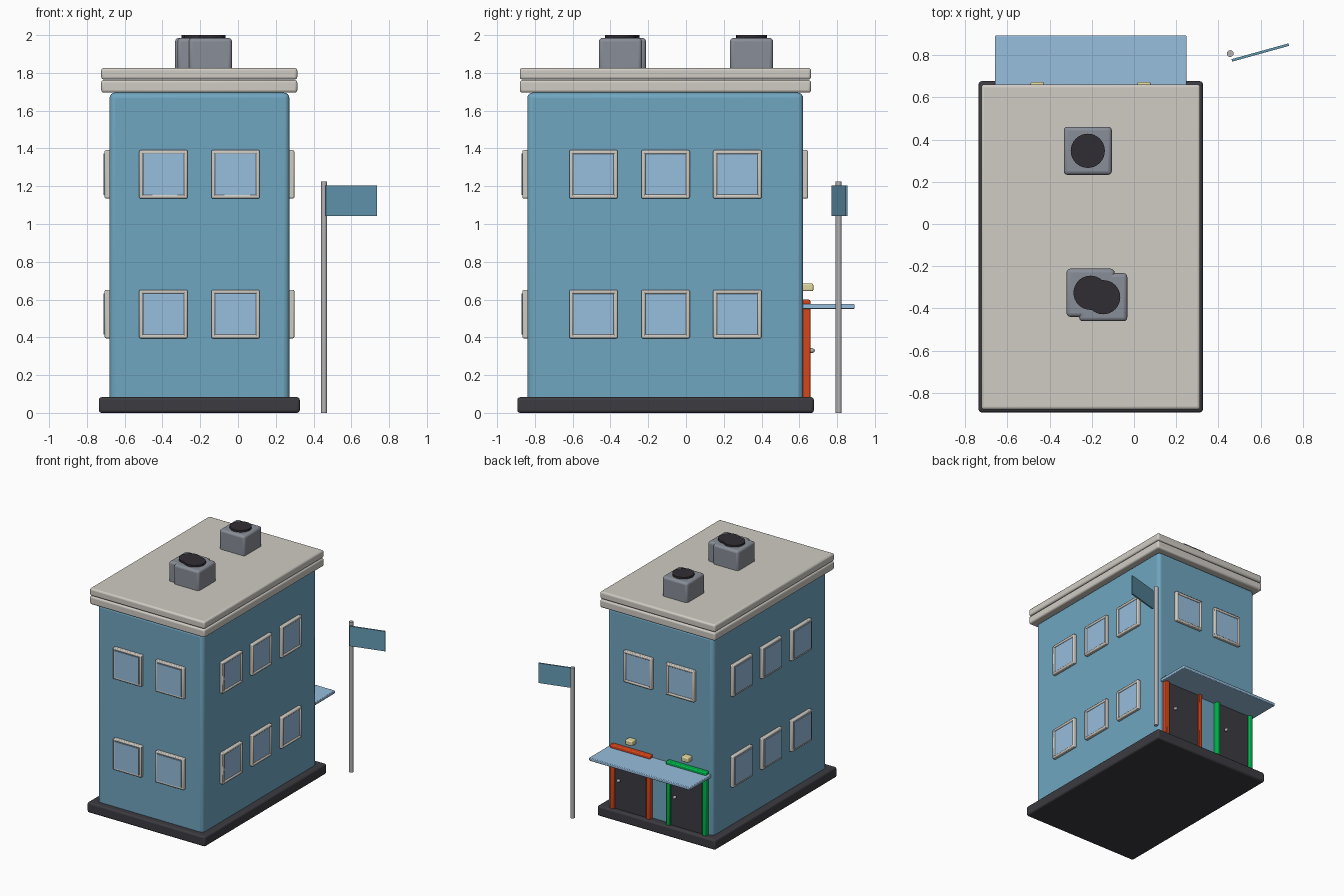
import bpy, bmesh, math
from mathutils import Matrix, Vector

if "Cube" in bpy.data.objects:
    bpy.data.objects.remove(bpy.data.objects["Cube"])


def material(name, r, g, b):
    m = bpy.data.materials.new(name)
    m.diffuse_color = (r, g, b, 1)
    m.use_nodes = True
    m.node_tree.nodes["Principled BSDF"].inputs["Base Color"].default_value = m.diffuse_color
    return m


WALL = material("wall blue", 0.16, 0.38, 0.53)
GLASS = material("glass", 0.31, 0.51, 0.72)
STONE = material("stone", 0.63, 0.60, 0.55)
DARK = material("dark", 0.045, 0.043, 0.052)
GREY = material("metal grey", 0.25, 0.27, 0.31)
FAN = material("fan black", 0.03, 0.027, 0.034)
RED = material("red orange", 0.68, 0.06, 0.01)
GREEN = material("green", 0.0, 0.45, 0.07)
LAMP = material("lamp yellow", 0.75, 0.68, 0.35)
STEEL = material("steel", 0.45, 0.45, 0.47)
FLAG = material("flag blue", 0.13, 0.33, 0.46)


def finish(name, bm, mat, bevel=0, segments=3):
    me = bpy.data.meshes.new(name)
    bm.to_mesh(me)
    bm.free()
    ob = bpy.data.objects.new(name, me)
    bpy.context.collection.objects.link(ob)
    me.materials.append(mat)
    if bevel:
        mod = ob.modifiers.new("bevel", 'BEVEL')
        mod.width, mod.segments = bevel, segments
    bpy.context.view_layer.objects.active = ob
    bpy.ops.object.select_all(action='DESELECT')
    ob.select_set(True)
    bpy.ops.object.shade_smooth_by_angle(angle=math.radians(40))
    return ob


def boxes(name, spans, mat, bevel=0, segments=3):
    """One object from boxes given as (x0, x1, y0, y1, z0, z1)."""
    bm = bmesh.new()
    for x0, x1, y0, y1, z0, z1 in spans:
        place = Matrix.Translation(((x0 + x1) / 2, (y0 + y1) / 2, (z0 + z1) / 2))
        size = Matrix.Diagonal((x1 - x0, y1 - y0, z1 - z0, 1))
        bmesh.ops.create_cube(bm, size=1, matrix=place @ size)
    return finish(name, bm, mat, bevel, segments)


def cylinder(name, x, y, z0, z1, r, mat, sides=32):
    bm = bmesh.new()
    bmesh.ops.create_cone(bm, cap_ends=True, segments=sides, radius1=r, radius2=r,
                          depth=z1 - z0, matrix=Matrix.Translation((x, y, (z0 + z1) / 2)))
    return finish(name, bm, mat)


# main volume: plinth, walls and two roof cornices
X0, X1, Y0, Y1 = -0.68, 0.272, -0.84, 0.62
boxes("plinth", [(-0.737, 0.327, -0.893, 0.677, 0, 0.083)], DARK, 0.014)
boxes("walls", [(X0, X1, Y0, Y1, 0.04, 1.695)], WALL, 0.028, 4)
for i, (z0, z1) in enumerate([(1.695, 1.762), (1.765, 1.826)]):
    boxes(f"cornice_{i}", [(-0.724, 0.314, -0.88, 0.662, z0, z1)], STONE, 0.014)


# windows: modelled facing -y, then turned to each wall
def window(x, y, z, angle, glass_out):
    h, t = 0.128, 0.021
    frame = boxes("window_frame", [
        (-h, -h + t, -0.026, 0.01, -h, h), (h - t, h, -0.026, 0.01, -h, h),
        (-h, h, -0.026, 0.01, h - t, h), (-h, h, -0.026, 0.01, -h, -h + t)], STONE, 0.007, 2)
    g = h - t + 0.002
    pane = boxes("window_glass", [(-g, g, -glass_out, 0.01, -g, g)], GLASS)
    for ob in (frame, pane):
        ob.location = (x, y, z)
        ob.rotation_euler.z = math.radians(angle)


for z in (0.523, 1.263):
    for x in (-0.395, -0.013):
        window(x, Y0, z, 0, 0.032)
        if z > 1:
            window(x, Y1, z, 180, 0.018)
    for y in (-0.49, -0.108, 0.272):
        window(X1, y, z, 90, 0.018)
        window(X0, y, z, -90, 0.032)

# two entrances on the back wall
for side, cx, colour in (("red", 0.048, RED), ("green", -0.458, GREEN)):
    w, t = 0.18, 0.035
    boxes(side + "_door_frame", [
        (cx - w, cx - w + t, 0.61, 0.658, 0.07, 0.6), (cx + w - t, cx + w, 0.61, 0.658, 0.07, 0.6),
        (cx - w, cx + w, 0.61, 0.658, 0.565, 0.6)], colour, 0.008, 2)
    boxes(side + "_door", [(cx - w + t, cx + w - t, 0.61, 0.64, 0.07, 0.57)], DARK)
    bm = bmesh.new()
    bmesh.ops.create_uvsphere(bm, u_segments=16, v_segments=10, radius=0.013,
                              matrix=Matrix.Translation((cx + 0.095, 0.665, 0.33))
                              @ Matrix.Diagonal((1, 1.3, 1, 1)))
    finish(side + "_door_knob", bm, STEEL)
    boxes(side + "_door_lamp", [(cx - 0.032, cx + 0.032, 0.615, 0.674, 0.644, 0.685)], LAMP, 0.008)
boxes("canopy", [(-0.66, 0.25, 0.61, 0.893, 0.551, 0.576)], GLASS, 0.005, 2)

# rooftop cooling units, two of them overlapping
for i, (x, y) in enumerate([(-0.219, 0.347), (-0.206, -0.326), (-0.146, -0.347)]):
    boxes(f"roof_unit_{i}", [(x - 0.114, x + 0.114, y - 0.114, y + 0.114, 1.81, 1.985)], GREY, 0.018)
    cylinder(f"roof_fan_{i}", x, y, 1.97, 2.0, 0.081, FAN)

# flagpole and flag
cylinder("flagpole", 0.456, 0.808, 0, 1.225, 0.016, STEEL, 16)
flag = boxes("flag", [(-0.14, 0.14, -0.006, 0.006, -0.081, 0.081)], FLAG)
flag.location = (0.599, 0.813, 1.123)
flag.rotation_euler.z = math.radians(15.5)
